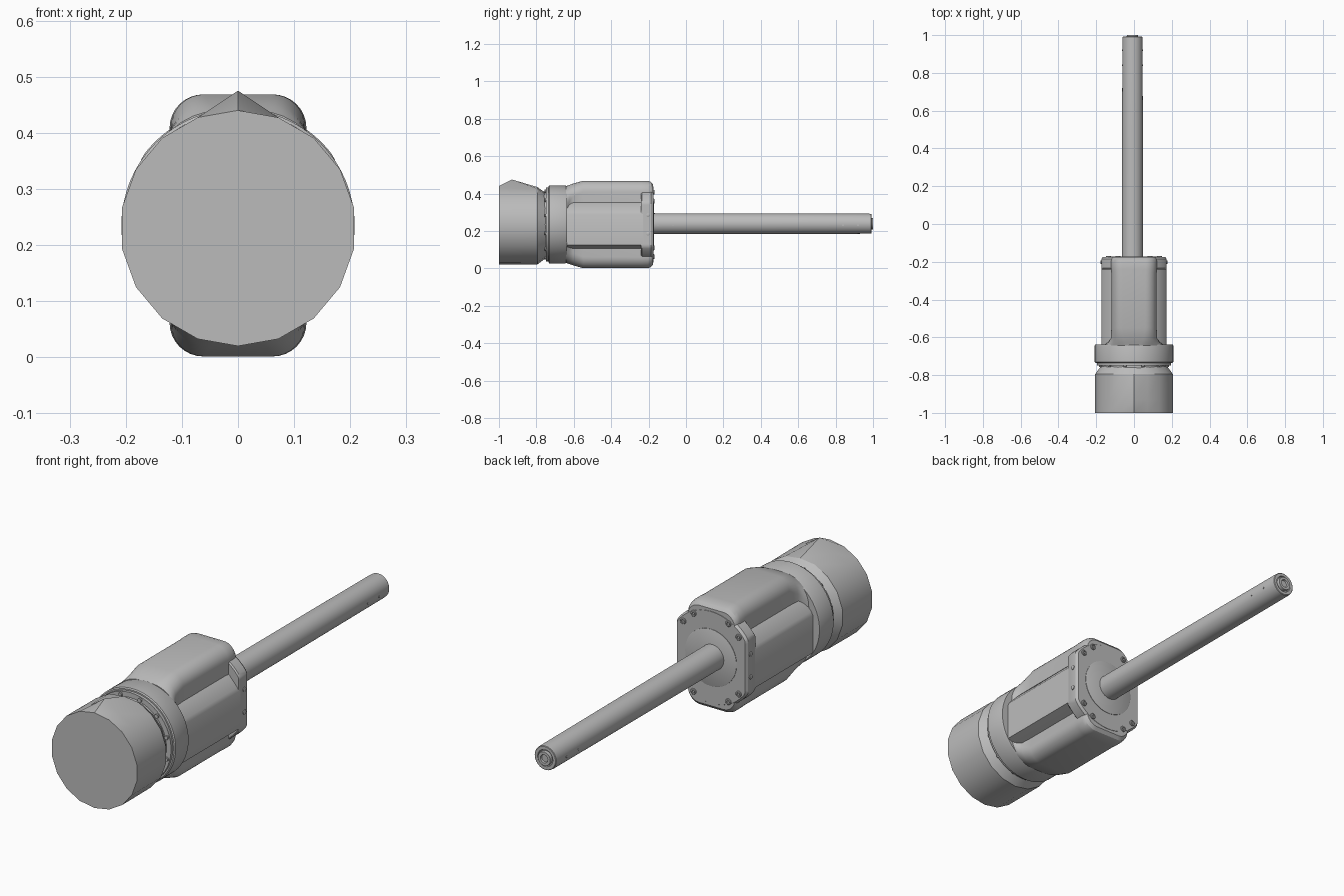
import bpy, bmesh
from math import sin, cos, pi, radians
from mathutils import Vector

default_cube = bpy.data.objects.get("Cube")
if default_cube:
    bpy.data.objects.remove(default_cube, do_unlink=True)

AXIS = 0.235  # height of the main axis
grey = bpy.data.materials.new("Plain grey")
grey.use_nodes = True
grey.diffuse_color = (0.5, 0.5, 0.5, 1)
grey.node_tree.nodes["Principled BSDF"].inputs["Base Color"].default_value = grey.diffuse_color


def loft(name, sections, angle=30):
    """Skin a capped surface through rings of points with equal counts."""
    bm = bmesh.new()
    rings = [[bm.verts.new(p) for p in s] for s in sections]
    n = len(rings[0])
    for a, b in zip(rings, rings[1:]):
        for i in range(n):
            j = (i + 1) % n
            bm.faces.new((a[i], a[j], b[j], b[i]))
    bm.faces.new(rings[0])
    bm.faces.new(rings[-1])
    bmesh.ops.recalc_face_normals(bm, faces=bm.faces)
    mesh = bpy.data.meshes.new(name)
    bm.to_mesh(mesh)
    bm.free()
    obj = bpy.data.objects.new(name, mesh)
    obj.data.materials.append(grey)
    bpy.context.collection.objects.link(obj)
    bpy.ops.object.select_all(action='DESELECT')
    obj.select_set(True)
    bpy.context.view_layer.objects.active = obj
    bpy.ops.object.shade_smooth_by_angle(angle=radians(angle))
    return obj


def circle(y, r, n=64, cx=0, cz=AXIS, limit=9):
    """Circle across the y axis, with its sides cut flat at the limit."""
    pts = []
    for i in range(n):
        a = 2 * pi * i / n
        x = max(-limit, min(limit, r * sin(a)))
        pts.append(Vector((cx + x, y, cz + r * cos(a))))
    return pts


def rounded(y, w, h, r, steps=8):
    """Rounded rectangle with half width w and half height h."""
    pts = []
    for k, (sx, sz) in enumerate(((1, 1), (-1, 1), (-1, -1), (1, -1))):
        for i in range(steps + 1):
            a = pi / 2 * (k + i / steps)
            pts.append(Vector((sx * (w - r) + r * cos(a), y,
                               AXIS + sz * (h - r) + r * sin(a))))
    return pts


def lathe(name, profile, n=64, **kw):
    return loft(name, [circle(y, r, n, **kw) for y, r in profile])


# Faceted head with a peak on its crown
head = []
for y, r, top in ((-1, .21, .44), (-.93, .21, .475), (-.795, .209, .435), (-.745, .172, .40)):
    ring = circle(y, r, 18, cz=.23)
    ring[0].z = top
    head.append(ring)
loft("faceted_head", head, 25)

# Neck and collar
lathe("neck", [(-.77, .175), (-.748, .175), (-.748, .197), (-.73, .197)])
lathe("collar", [(-.735, .203), (-.731, .208), (-.645, .208), (-.637, .205)])

# Ring of small bolts in the neck gap
for i in range(12):
    a = 2 * pi * (i + .5) / 12
    lathe("neck_bolt", [(-.756, .009), (-.746, .009)], 10,
          cx=.184 * sin(a), cz=AXIS + .184 * cos(a))

# Tall housing, flared where it meets the collar and the flange
loft("housing", [rounded(*s) for s in (
    (-.642, .16, .205, .13), (-.625, .135, .211, .09), (-.605, .122, .218, .07),
    (-.55, .12, .2335, .06), (-.26, .12, .2335, .06), (-.24, .122, .2335, .06),
    (-.205, .122, .2335, .06), (-.188, .12, .228, .058), (-.176, .114, .214, .055))])

# Side panels with sloped upper and lower faces
side = [(.10, .36), (.125, .35), (.165, .305), (.173, .29), (.173, .125), (.125, .108), (.10, .10)]
for label, s in (("left", 1), ("right", -1)):
    loft(label + "_side_panel",
         [[Vector((s * x, y, z)) for x, z in side] for y in (-.64, -.23)])

# Rear flange, round with flat sides
loft("rear_flange", [circle(y, r, 96, limit=w) for y, r, w in (
    (-.24, .205, .17), (-.234, .21, .173), (-.186, .21, .173), (-.175, .202, .166))])
lathe("rear_plate", [(-.18, .125), (-.173, .125), (-.172, .123)])

# Corner screws on the flange, with sunken sockets
for sx in (1, -1):
    for sz in (1, -1):
        for dx, dz in ((.085, .172), (.135, .125)):
            lathe("flange_screw",
                  [(-.18, .013), (-.171, .013), (-.169, .011), (-.169, .006), (-.174, .006)],
                  16, cx=sx * dx, cz=AXIS + sz * dz)

# Small screws on the flat sides of the flange
for s in (1, -1):
    for z in (.285, .185):
        bolt = lathe("side_screw", [(-.004, .01), (.003, .01), (.004, .008)], 16, cz=0)
        bolt.rotation_euler.z = -s * pi / 2
        bolt.location = (s * .173, -.203, z)

# Long shaft with stepped end button
lathe("shaft", [(-.18, .056), (.43, .055), (.978, .0535), (.99, .0525), (.992, .05),
                (.992, .037), (.986, .035), (.986, .031), (1, .03), (1, .018), (.992, .016)],
      48, cx=-.008, cz=.239)
for s in (1, -1):
    for y in (-.15, -.07, .84, .92):
        pin = lathe("shaft_pin", [(-.003, .005), (.001, .005)], 10, cz=0)
        pin.rotation_euler.z = -s * pi / 2
        pin.location = (-.008 + s * .054, y, .232)
